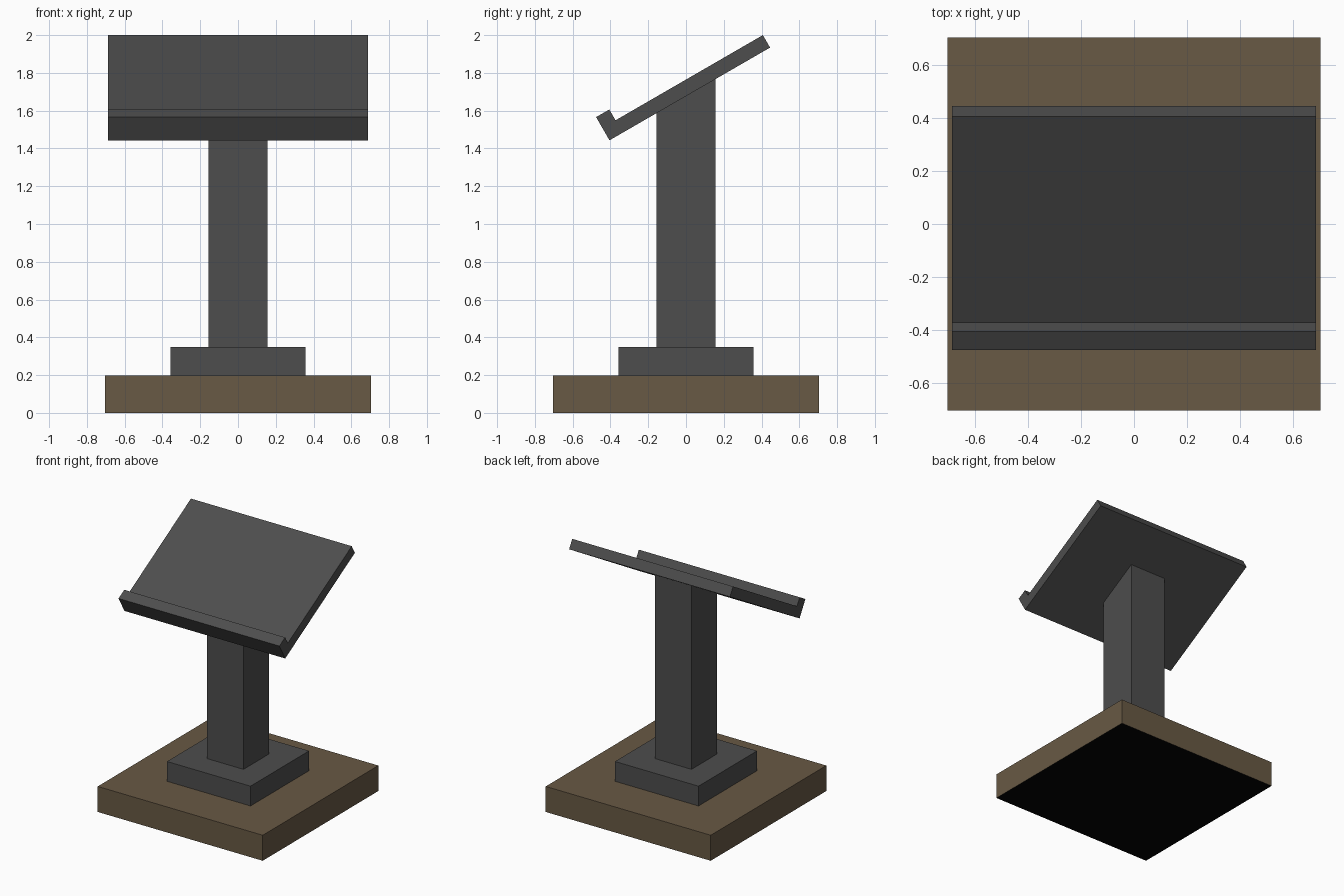
import bpy, bmesh

if "Cube" in bpy.data.objects:
    bpy.data.objects.remove(bpy.data.objects["Cube"])

def material(name, rgb):
    m = bpy.data.materials.new(name)
    m.diffuse_color = (*rgb, 1.0)
    m.use_nodes = True
    m.node_tree.nodes["Principled BSDF"].inputs["Base Color"].default_value = m.diffuse_color
    return m

GREY = material("dark grey metal", (0.075, 0.075, 0.075))
BROWN = material("brown wood", (0.138, 0.100, 0.058))
BLACK = material("black underside", (0.001, 0.001, 0.001))

def prism(name, profile, half_width, mat):
    """Extrude a (y, z) profile along x, centred on x = 0."""
    bm = bmesh.new()
    face = bm.faces.new([bm.verts.new((-half_width, y, z)) for y, z in profile])
    ext = bmesh.ops.extrude_face_region(bm, geom=[face])
    moved = [v for v in ext["geom"] if isinstance(v, bmesh.types.BMVert)]
    bmesh.ops.translate(bm, verts=moved, vec=(2 * half_width, 0, 0))
    bmesh.ops.recalc_face_normals(bm, faces=bm.faces[:])
    mesh = bpy.data.meshes.new(name)
    bm.to_mesh(mesh)
    bm.free()
    mesh.materials.append(mat)
    obj = bpy.data.objects.new(name, mesh)
    bpy.context.collection.objects.link(obj)
    return obj

def block(name, half, z0, z1, mat):
    return prism(name, [(-half, z0), (half, z0), (half, z1), (-half, z1)], half, mat)

# Wooden base with a black underside
base = block("base", 0.705, 0.0, 0.197, BROWN)
base.data.materials.append(BLACK)
for p in base.data.polygons:
    if p.normal.z < -0.9:
        p.material_index = 1

# Foot plate
block("foot_plate", 0.357, 0.197, 0.35, GREY)

# Column, its top cut to the slope of the desk
prism("column", [(-0.157, 0.35), (0.157, 0.35), (0.157, 1.768), (-0.157, 1.587)], 0.157, GREY)

# Sloping desk with a raised lip along the front
prism("desk", [(-0.405, 1.443), (0.445, 1.934), (0.407, 2.0), (-0.373, 1.549),
               (-0.406, 1.606), (-0.476, 1.566)], 0.687, GREY)
